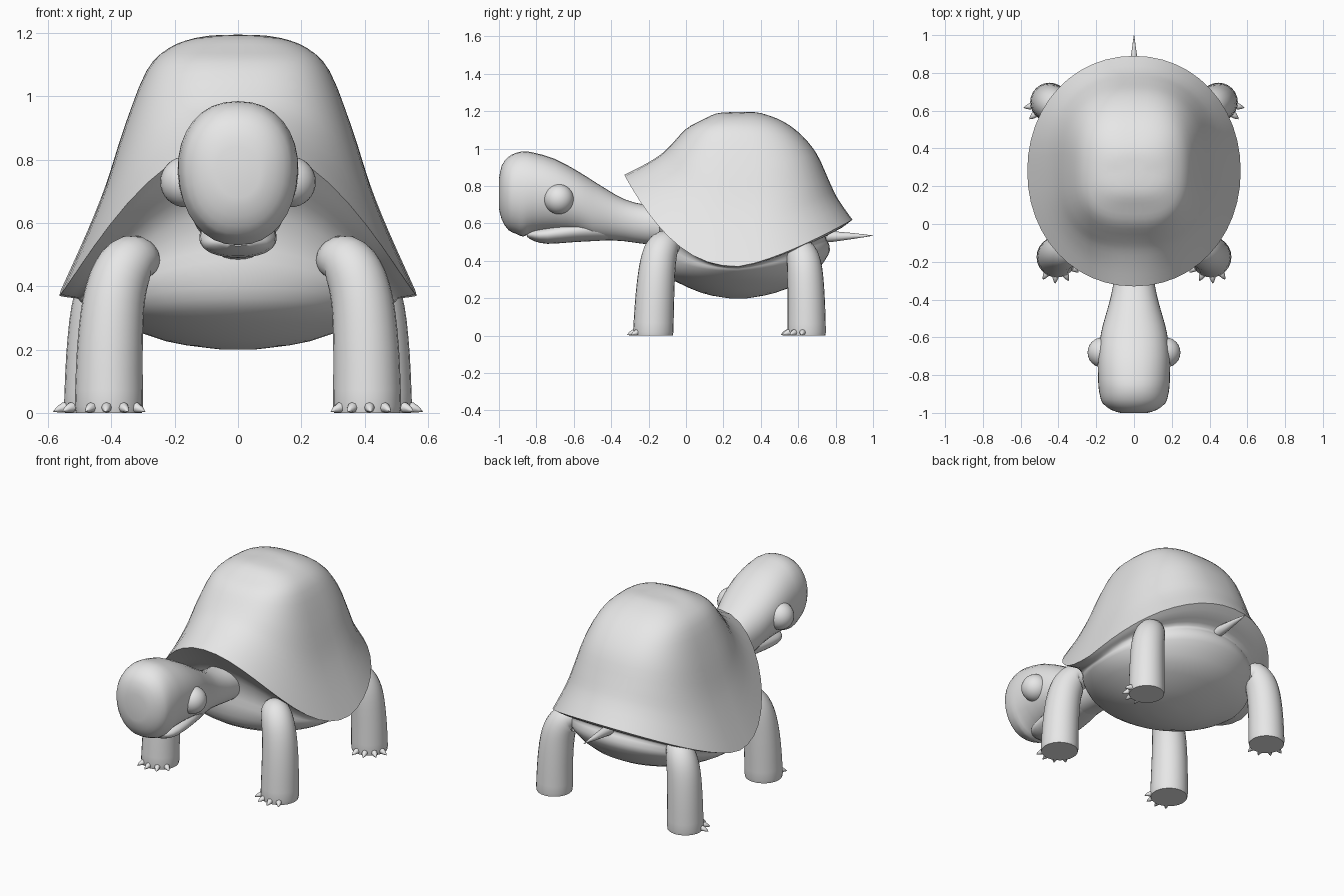
import bpy, bmesh
from math import sin, cos, pi, radians
from mathutils import Vector

if "Cube" in bpy.data.objects:
    bpy.data.objects.remove(bpy.data.objects["Cube"])

grey = bpy.data.materials.new("light_grey")
grey.diffuse_color = (0.8, 0.8, 0.8, 1)
grey.use_nodes = True
grey.node_tree.nodes["Principled BSDF"].inputs["Base Color"].default_value = grey.diffuse_color


def finish(ob, angle=50):
    ob.data.materials.append(grey)
    bpy.ops.object.select_all(action='DESELECT')
    ob.select_set(True)
    bpy.context.view_layer.objects.active = ob
    bpy.ops.object.shade_smooth_by_angle(angle=radians(angle))


def loft(name, rings, angle=50):
    """Skin a list of equal-length point rings and cap both ends."""
    bm = bmesh.new()
    vs = [[bm.verts.new(p) for p in ring] for ring in rings]
    n = len(rings[0])
    for a, b in zip(vs, vs[1:]):
        for i in range(n):
            j = (i + 1) % n
            bm.faces.new((a[i], a[j], b[j], b[i]))
    bm.faces.new(vs[0])
    bm.faces.new(vs[-1])
    bmesh.ops.recalc_face_normals(bm, faces=bm.faces)
    me = bpy.data.meshes.new(name)
    bm.to_mesh(me)
    bm.free()
    ob = bpy.data.objects.new(name, me)
    bpy.context.collection.objects.link(ob)
    finish(ob, angle)


def smooth(rows, steps=3):
    """Catmull-Rom refinement of rows of numbers."""
    out = []
    for k in range(len(rows) - 1):
        p0, p1 = rows[max(k - 1, 0)], rows[k]
        p2, p3 = rows[k + 1], rows[min(k + 2, len(rows) - 1)]
        for s in range(steps):
            t = s / steps
            out.append(tuple(
                .5 * (2 * b + (c - a) * t + (2 * a - 5 * b + 4 * c - d) * t * t
                      + (3 * b - a - 3 * c + d) * t ** 3)
                for a, b, c, d in zip(p0, p1, p2, p3)))
    return out + [tuple(rows[-1])]


def power(v, e):
    return abs(v) ** e * (1 if v >= 0 else -1)


# Shell and belly: reach and height at front, side and back, then squareness
CY = 0.28
dome = [
    (.04, 1.195, .04, 1.195, .04, 1.195, .85),
    (.12, 1.187, .14, 1.183, .12, 1.190, .75),
    (.20, 1.150, .22, 1.152, .24, 1.145, .72),
    (.28, 1.105, .29, 1.080, .34, 1.070, .74),
    (.36, 1.020, .36, .900, .42, .970, .78),
    (.42, .965, .42, .710, .48, .840, .84),
    (.51, .910, .48, .560, .53, .735, .92),
    (.61, .860, .565, .370, .61, .620, .97),
]
under = [
    dome[-1],
    (.55, .790, .545, .366, .55, .575, .97),
    (.46, .680, .52, .363, .47, .530, .97),
    (.43, .560, .505, .360, .485, .490, 1),
    (.435, .440, .49, .345, .48, .430, 1),
    (.39, .325, .415, .300, .38, .310, 1),
    (.20, .230, .23, .227, .20, .230, 1),
    (.05, .200, .05, .200, .05, .200, 1),
]
rings = []
for fr, fz, sr, sz, br, bz, e in smooth(dome) + smooth(under)[1:]:
    ring = []
    for i in range(48):
        t = 2 * pi * i / 48
        c, s = cos(t), sin(t)
        r, z, p = (br, bz, 1.35) if c > 0 else (fr, fz, 2.3)
        y = power(c, e)
        ring.append((sr * power(s, e), CY + r * y, sz + (z - sz) * abs(y) ** p))
    rings.append(ring)
loft("shell_and_belly", rings, 60)


def sections(rows, n=32):
    """Egg-shaped cross-sections along y: y, half width, top, bottom."""
    out = []
    for y, w, top, bot in smooth(rows, 2):
        m, h = (top + bot) / 2, (top - bot) / 2
        out.append([(w * power(cos(a), .9) * (1 + .04 * sin(a)), y,
                     m + h * power(sin(a), .95))
                    for a in (2 * pi * i / n for i in range(n))])
    return out


# Head and neck
loft("head_and_neck", sections([
    (-1.0, .07, .84, .68), (-.985, .12, .91, .62), (-.95, .165, .955, .565),
    (-.91, .18, .977, .545), (-.87, .187, .985, .53), (-.82, .19, .98, .548),
    (-.7, .19, .945, .555), (-.58, .175, .88, .545), (-.5, .155, .83, .515),
    (-.42, .132, .78, .51), (-.33, .112, .73, .505), (-.22, .105, .70, .49),
    (-.08, .12, .69, .48)]))

# Lower jaw
loft("lower_jaw", sections([
    (-.85, .04, .55, .528), (-.81, .09, .568, .505), (-.74, .116, .585, .491),
    (-.6, .122, .61, .5), (-.47, .105, .62, .507), (-.36, .07, .6, .515)]))

# Tail
loft("tail", [[(r * cos(2 * pi * i / 12), y, z + r * sin(2 * pi * i / 12))
               for i in range(12)]
              for y, z, r in ((.68, .525, .032), (.78, .53, .029),
                              (.9, .533, .015), (1.0, .535, .001))])


def leg(name, path, side):
    path = smooth(path[:-1]) + [path[-1]]
    pts = [Vector(p[:3]) for p in path]
    rings = []
    for k, p in enumerate(pts):
        t = (pts[min(k + 1, len(pts) - 1)] - pts[max(k - 1, 0)]).normalized()
        if k >= len(pts) - 2:
            t = Vector((0, 0, -1))
        b = t.cross(Vector((0, 1, 0))).normalized()
        a = b.cross(t)
        ring = []
        for i in range(24):
            ang = 2 * pi * i / 24
            q = p + path[k][3] * (a * cos(ang) + b * sin(ang))
            ring.append((q.x * side, q.y, max(q.z, 0)))
        rings.append(ring)
    loft(name, rings)


def claw(name, foot, ang, side):
    d = Vector((cos(ang), sin(ang), 0))
    u = Vector((-d.y, d.x, 0))
    rings = []
    for dist, z, r in ((.085, .017, .017), (.11, .017, .016),
                       (.128, .011, .009), (.14, .004, .001)):
        ring = []
        for i in range(8):
            t = 2 * pi * i / 8
            q = foot + d * dist + u * r * cos(t)
            ring.append((q.x * side, q.y, max(0, z + r * sin(t))))
        rings.append(ring)
    loft(name, rings)


front_path = [(.275, -.05, .455, .03), (.297, -.075, .474, .062),
              (.332, -.11, .48, .083), (.368, -.138, .44, .092),
              (.393, -.155, .35, .098), (.405, -.167, .2, .104),
              (.408, -.175, .02, .108), (.408, -.175, 0, .104)]
rear_path = [(.32, .57, .43, .03), (.345, .59, .447, .06),
             (.38, .61, .445, .08), (.412, .628, .40, .09),
             (.432, .637, .32, .096), (.443, .643, .18, .1),
             (.447, .645, .02, .103), (.447, .645, 0, .1)]

# Legs, claws and eyes on both sides
for side, word in ((1, "right"), (-1, "left")):
    for part, path, base in (("front", front_path, -100), ("rear", rear_path, -54)):
        leg(f"{part}_leg_{word}", path, side)
        foot = Vector((path[-1][0], path[-1][1], 0))
        for k, off in enumerate((-45, -16, 14, 42)):
            claw(f"{part}_claw_{word}_{k + 1}", foot, radians(base + off), side)
    bpy.ops.mesh.primitive_uv_sphere_add(segments=24, ring_count=16, radius=.08,
                                         location=(.166 * side, -.68, .73))
    eye = bpy.context.object
    eye.name = f"eye_{word}"
    finish(eye)
